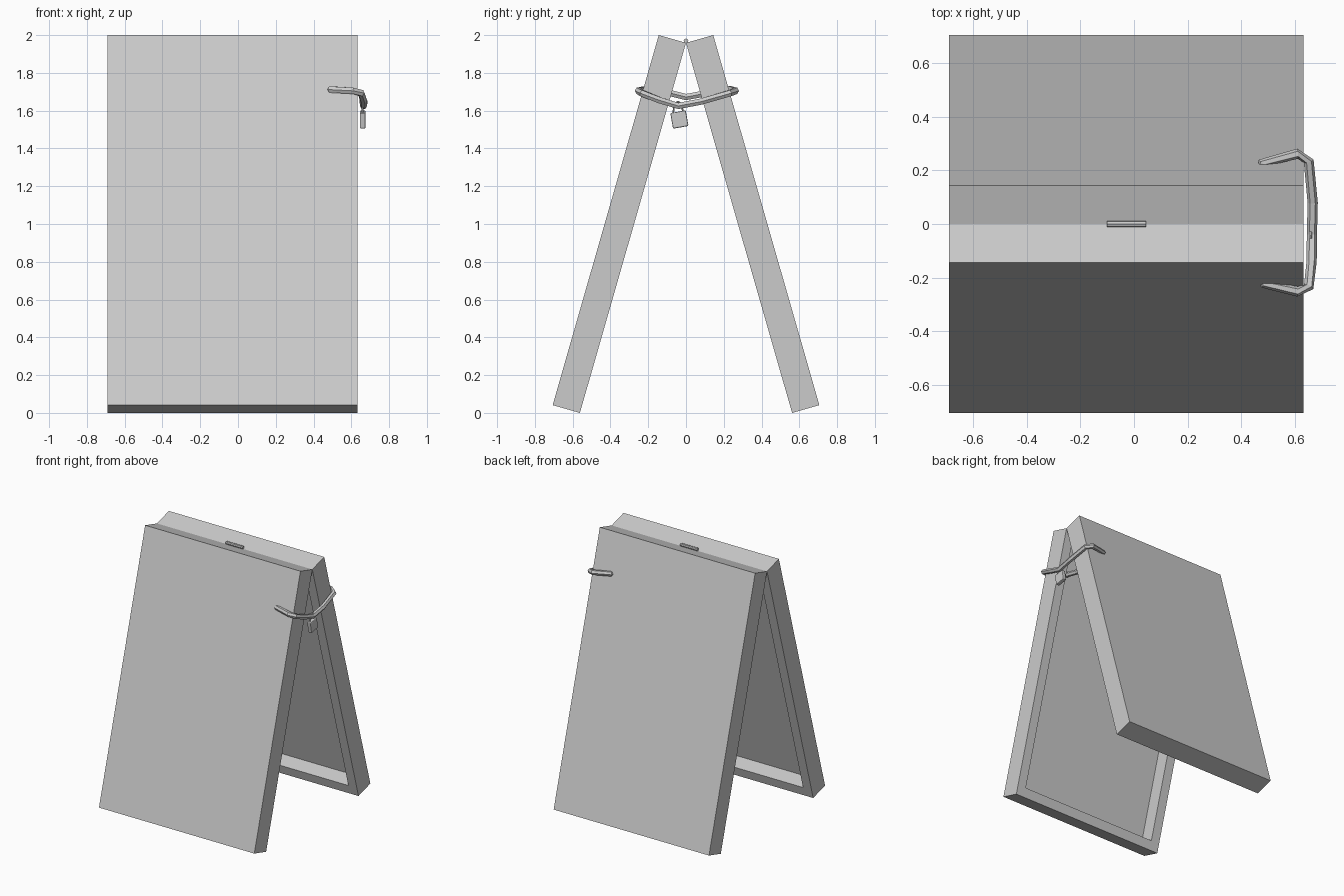
import bpy, bmesh, math
from mathutils import Vector, Matrix

if "Cube" in bpy.data.objects:
    bpy.data.objects.remove(bpy.data.objects["Cube"])

ANG = math.radians(16)
X0, X1 = -0.69, 0.633          # panel sides
LEN, THICK, SHEET, RAIL = 2.038, 0.15, 0.036, 0.072
HINGE_Z = 1.959

grey = bpy.data.materials.new("plain grey")
grey.diffuse_color = (0.6, 0.6, 0.6, 1)
grey.use_nodes = True
grey.node_tree.nodes["Principled BSDF"].inputs["Base Color"].default_value = grey.diffuse_color


def finish(name, bm):
    bmesh.ops.recalc_face_normals(bm, faces=bm.faces)
    me = bpy.data.meshes.new(name)
    bm.to_mesh(me)
    bm.free()
    me.materials.append(grey)
    ob = bpy.data.objects.new(name, me)
    bpy.context.collection.objects.link(ob)
    return ob


def slab(name, outline, n0, n1, side):
    """Extrude an outline (x, distance down the panel) between two depths."""
    def place(x, d, n):
        y = n * math.cos(ANG) + d * math.sin(ANG)
        z = HINGE_Z + n * math.sin(ANG) - d * math.cos(ANG)
        return (x, side * y, z)
    bm = bmesh.new()
    a = [bm.verts.new(place(x, d, n0)) for x, d in outline]
    b = [bm.verts.new(place(x, d, n1)) for x, d in outline]
    bm.faces.new(a)
    bm.faces.new(b)
    k = len(a)
    for i in range(k):
        j = (i + 1) % k
        bm.faces.new((a[i], a[j], b[j], b[i]))
    return finish(name, bm)


# Two leaning boards: an outer sheet backed by four mitred rails
outer = [(X0, 0), (X1, 0), (X1, LEN), (X0, LEN)]
inner = [(X0 + RAIL, RAIL), (X1 - RAIL, RAIL),
         (X1 - RAIL, LEN - RAIL), (X0 + RAIL, LEN - RAIL)]
rails = ("top_rail", "right_rail", "bottom_rail", "left_rail")
for label, side in (("front", -1), ("back", 1)):
    slab(label + "_sheet", outer, THICK - SHEET, THICK, side)
    for i, rail in enumerate(rails):
        j = (i + 1) % 4
        slab(f"{label}_{rail}", [outer[i], outer[j], inner[j], inner[i]],
             0, THICK - SHEET, side)


def box(name, centre, size, tilt=0.0, bevel=0.0):
    bm = bmesh.new()
    bmesh.ops.create_cube(bm, size=1)
    bmesh.ops.scale(bm, vec=size, verts=bm.verts)
    if bevel:
        bmesh.ops.bevel(bm, geom=bm.edges[:], offset=bevel, segments=2,
                        affect='EDGES', profile=0.5)
    bmesh.ops.transform(bm, verts=bm.verts, matrix=Matrix.Translation(centre)
                        @ Matrix.Rotation(tilt, 4, 'X'))
    return finish(name, bm)


def tube(name, points, radius, sides, closed):
    """Sweep a polygon section along a path."""
    pts = [Vector(p) for p in points]
    n = len(pts)
    bm = bmesh.new()
    rings = []
    for i, p in enumerate(pts):
        before = pts[i - 1] if closed or i else p
        after = pts[(i + 1) % n] if closed or i < n - 1 else p
        t = (after - before).normalized()
        u = t.cross(Vector((0, 0, 1)))
        u = u.normalized() if u.length > 0.05 else Vector((1, 0, 0))
        v = u.cross(t)
        rings.append([bm.verts.new(p + radius * (
            u * math.cos(2 * math.pi * k / sides) +
            v * math.sin(2 * math.pi * k / sides))) for k in range(sides)])
    for i in range(n if closed else n - 1):
        a, b = rings[i], rings[(i + 1) % n]
        for k in range(sides):
            m = (k + 1) % sides
            bm.faces.new((a[k], a[m], b[m], b[k]))
    if not closed:
        bm.faces.new(rings[0])
        bm.faces.new(rings[-1])
    return finish(name, bm)


# Hinge pin on the ridge
hinge = [(-0.10, 0, 1.97), (0.045, 0, 1.97)]
tube("hinge_pin", hinge, 0.012, 8, False)

# Cable looped through both boards and around their right edges
cable = [(0.49, -0.225, 1.712), (0.61, -0.252, 1.705), (0.652, -0.235, 1.693),
         (0.663, -0.14, 1.655), (0.664, -0.04, 1.625), (0.667, 0.08, 1.648),
         (0.652, 0.235, 1.693), (0.61, 0.262, 1.705), (0.48, 0.228, 1.715),
         (0.47, 0.08, 1.687), (0.47, 0.0, 1.672), (0.47, -0.08, 1.692)]
tube("lock_cable", cable, 0.019, 6, True)

# Padlock hanging from the lowest point of the cable
tilt = math.radians(10)
box("padlock_body", (0.66, -0.035, 1.553), (0.03, 0.083, 0.084), tilt, 0.006)
shackle = []
for i in range(9):
    a = math.pi * i / 8
    shackle.append((0.66, -0.042 + 0.025 * math.cos(a),
                    1.59 + 0.058 * math.sin(a)))
tube("padlock_shackle", shackle, 0.005, 6, False)
